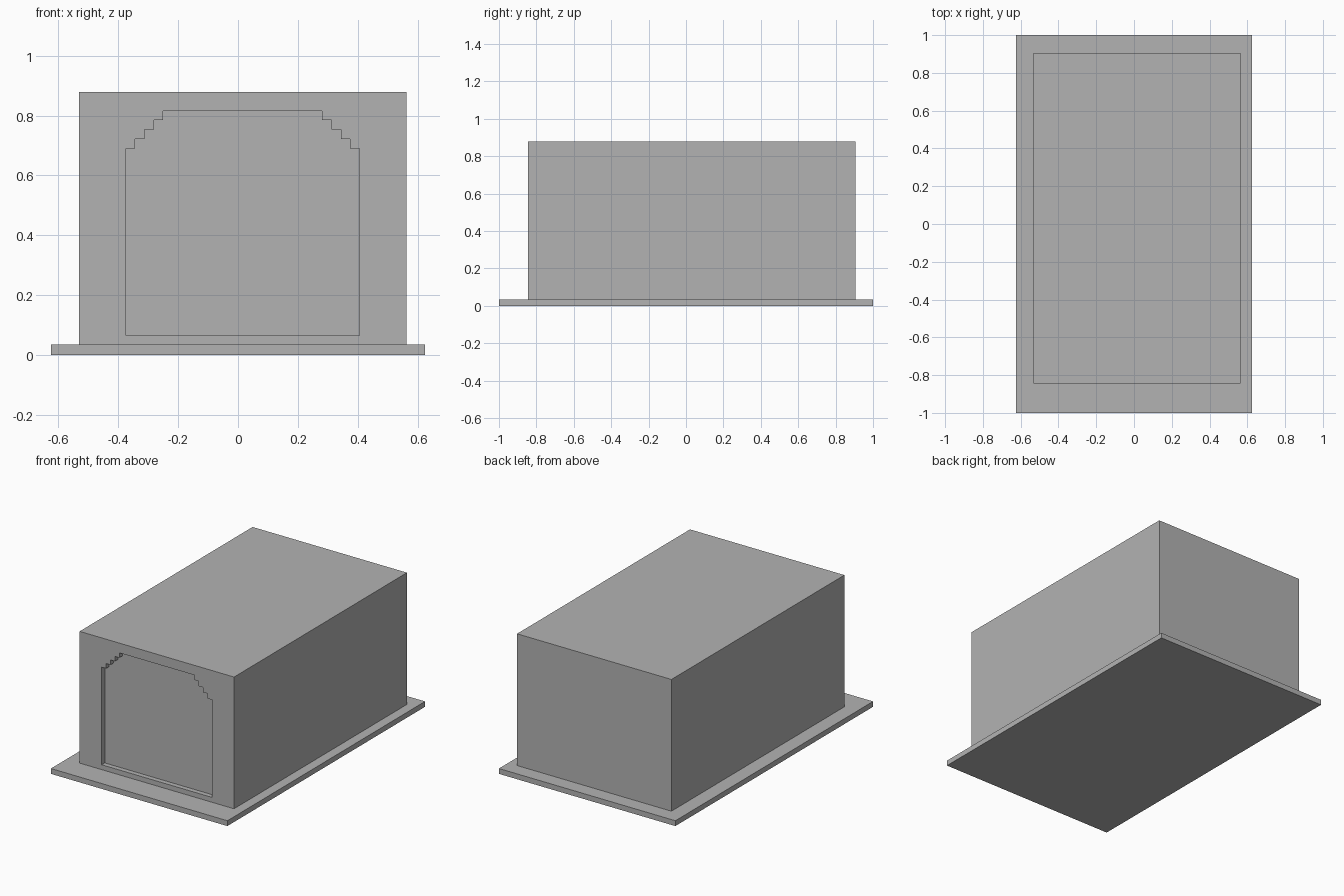
import bpy
import bmesh

default = bpy.data.objects.get("Cube")
if default:
    bpy.data.objects.remove(default, do_unlink=True)

U = 1 / 32       # block grid step
LIFT = 0.003     # small offset of the grid above the floor

grey = bpy.data.materials.new("plain grey")
grey.use_nodes = True
grey.diffuse_color = (0.45, 0.45, 0.45, 1)
bsdf = next(n for n in grey.node_tree.nodes if n.type == "BSDF_PRINCIPLED")
bsdf.inputs["Base Color"].default_value = grey.diffuse_color


def prism(name, profile, y0, y1):
    """Extrude an x-z outline from y0 to y1."""
    bm = bmesh.new()
    face = bm.faces.new([bm.verts.new((x, y0, z)) for x, z in profile])
    new = bmesh.ops.extrude_face_region(bm, geom=[face])["geom"]
    verts = [v for v in new if isinstance(v, bmesh.types.BMVert)]
    bmesh.ops.translate(bm, verts=verts, vec=(0, y1 - y0, 0))
    bmesh.ops.recalc_face_normals(bm, faces=bm.faces)
    mesh = bpy.data.meshes.new(name)
    bm.to_mesh(mesh)
    bm.free()
    mesh.materials.append(grey)
    obj = bpy.data.objects.new(name, mesh)
    bpy.context.collection.objects.link(obj)
    return obj


def rect(x0, x1, z0, z1):
    return [(x0, z0), (x1, z0), (x1, z1), (x0, z1)]


# Base slab and main block
prism("base_slab", rect(-20 * U, 20 * U, 0, U + LIFT), -1, 1)
front = -27 * U
body = prism("body", rect(-17 * U, 18 * U, U + LIFT, 28 * U + LIFT), front, 29 * U)

# Doorway outline: straight jambs with stepped upper corners, mirrored
center, half, steps = 0.5 * U, 12.5 * U, 4
right = [(half, 2 * U)]
for i in range(steps):
    x, z = half - i * U, (22 + i) * U
    right += [(x, z), (x - U, z)]
right.append((half - steps * U, 26 * U))
outline = right + [(-x, z) for x, z in reversed(right)]
outline = [(center + x, z + LIFT) for x, z in outline]

# Cut the shallow doorway recess into the front
cutter = prism("doorway_cutter", outline, front - U, front + U)
cutter.hide_render = True
cut = body.modifiers.new("doorway_recess", "BOOLEAN")
cut.operation = "DIFFERENCE"
cut.solver = "EXACT"
cut.object = cutter
bpy.context.view_layer.objects.active = body
bpy.ops.object.modifier_apply(modifier=cut.name)
bpy.data.objects.remove(cutter, do_unlink=True)
